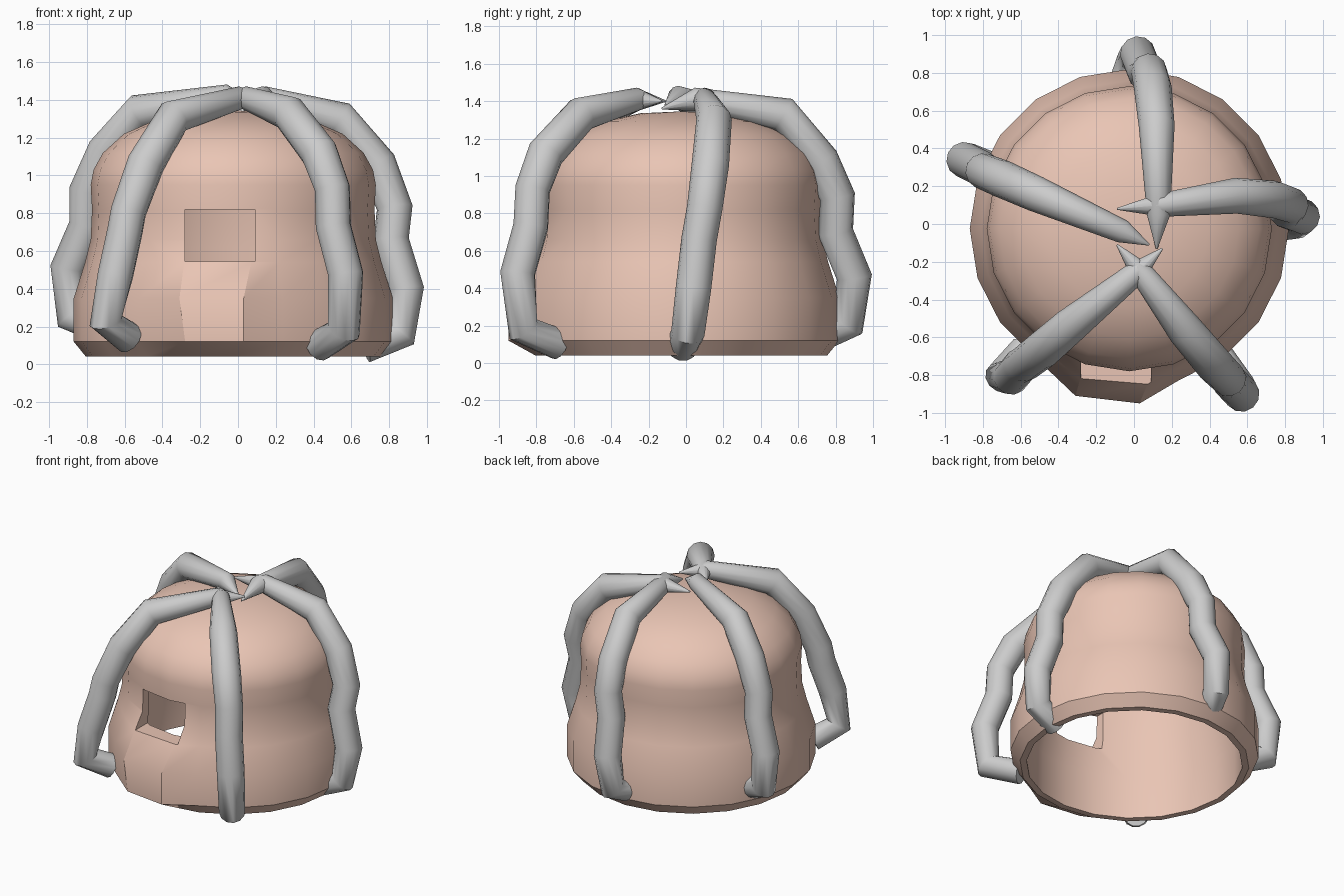
import bpy, bmesh
from math import cos, sin, pi, radians

if "Cube" in bpy.data.objects:
    bpy.data.objects.remove(bpy.data.objects["Cube"])

SIDES, CX, CY = 20, -0.025, -0.025


def smooth(obj, angle):
    bpy.ops.object.select_all(action='DESELECT')
    obj.select_set(True)
    bpy.context.view_layer.objects.active = obj
    bpy.ops.object.shade_smooth_by_angle(angle=radians(angle))


def new_object(name, bm):
    mesh = bpy.data.meshes.new(name)
    bmesh.ops.recalc_face_normals(bm, faces=bm.faces)
    bm.to_mesh(mesh)
    bm.free()
    obj = bpy.data.objects.new(name, mesh)
    bpy.context.collection.objects.link(obj)
    return obj


# Hollow bell: outer profile up to the crown and inner profile (radius, z)
outer = [(.78, .04), (.845, .12), (.845, .35), (.785, .54), (.755, .66), (.748, .82),
         (.755, .95), (.74, 1.03), (.69, 1.12), (.58, 1.22), (.42, 1.29), (.22, 1.335)]
inner = [(.735, .04), (.735, .35), (.69, .62), (.69, .95), (.64, 1.08), (.52, 1.18), (.3, 1.26)]
bm = bmesh.new()


def make_wall(profile, top):
    rings = [[bm.verts.new((CX + r * cos(2 * pi * i / SIDES), CY + r * sin(2 * pi * i / SIDES), z))
              for i in range(SIDES)] for r, z in profile]
    for a, b in zip(rings, rings[1:]):
        bridge(a, b)
    crown = bm.verts.new((CX, CY, top))
    for i in range(SIDES):
        bm.faces.new((rings[-1][i], rings[-1][(i + 1) % SIDES], crown))
    return rings


def bridge(a, b):
    for i in range(SIDES):
        j = (i + 1) % SIDES
        bm.faces.new((a[i], a[j], b[j], b[i]))


shell = make_wall(outer, 1.345)
lining = make_wall(inner, 1.285)
bridge(shell[0], lining[0])

# Lip below the window: two columns of vertices pulled forward
for ring, (xl, yl), (xr, yr) in ((1, (-.28, -.91), (.03, -.95)),
                                 (2, (-.31, -.91), (.03, -.95)),
                                 (3, (-.285, -.82), (.07, -.85))):
    shell[ring][14].co.xy = xl, yl
    shell[ring][15].co.xy = xr, yr
bell = new_object("bell_body", bm)

# Window opening
bm = bmesh.new()
bmesh.ops.create_cube(bm, size=1)
for v in bm.verts:
    v.co = (-.095 + v.co.x * .37, -.75 + v.co.y * .6, .681 + v.co.z * .275)
cutter = new_object("window_cutter", bm)
cutter.hide_render = True
mod = bell.modifiers.new("window", 'BOOLEAN')
mod.operation, mod.solver, mod.object = 'DIFFERENCE', 'EXACT', cutter
bpy.context.view_layer.objects.active = bell
bpy.ops.object.modifier_apply(modifier="window")
bpy.data.objects.remove(cutter)
smooth(bell, 30)
skin = bpy.data.materials.new("pale_pink")
skin.diffuse_color = (.82, .56, .46, 1)
skin.use_nodes = True
skin.node_tree.nodes["Principled BSDF"].inputs["Base Color"].default_value = skin.diffuse_color
bell.data.materials.clear()
bell.data.materials.append(skin)

# Tentacles: pointed tip on the crown, down to a hooked end at the rim
radii = [.005, .062, .095, .1, .095, .095, .095, .09, .085]
paths = {
    "tentacle_back": [(.12, -.13, 1.36), (.13, .05, 1.41), (.12, .52, 1.33), (.10, .72, 1.08),
                      (.08, .81, .89), (.06, .80, .70), (.02, .90, .46), (0, .87, .21), (-.04, .77, .17)],
    "tentacle_right": [(-.09, .08, 1.40), (.14, .10, 1.41), (.54, .15, 1.30), (.74, .13, 1.06),
                       (.83, .10, .83), (.81, .07, .66), (.89, .04, .40), (.86, .01, .16), (.67, -.02, .09)],
    "tentacle_left": [(.08, -.11, 1.38), (-.06, -.04, 1.42), (-.52, .16, 1.34), (-.70, .24, 1.13),
                      (-.80, .28, .92), (-.80, .29, .74), (-.90, .34, .51), (-.88, .34, .25), (-.74, .29, .20)],
    "tentacle_front_right": [(-.09, -.11, 1.40), (.04, -.26, 1.41), (.27, -.56, 1.33), (.43, -.75, 1.12),
                             (.50, -.82, .93), (.505, -.83, .73), (.57, -.90, .48), (.56, -.87, .18),
                             (.43, -.68, .10)],
    "tentacle_front_left": [(.15, -.13, 1.40), (.01, -.26, 1.41), (-.34, -.54, 1.31), (-.49, -.67, 1.06),
                            (-.58, -.74, .81), (-.60, -.75, .70), (-.65, -.81, .47), (-.70, -.81, .23),
                            (-.58, -.67, .14)],
}
for name, points in paths.items():
    curve = bpy.data.curves.new(name, 'CURVE')
    curve.dimensions = '3D'
    curve.bevel_depth = 1
    curve.bevel_resolution = 4
    curve.use_fill_caps = True
    spline = curve.splines.new('POLY')
    spline.points.add(len(points) - 1)
    for p, co, r in zip(spline.points, points, radii):
        p.co = (*co, 1)
        p.radius = r
    obj = bpy.data.objects.new(name, curve)
    bpy.context.collection.objects.link(obj)
    bpy.ops.object.select_all(action='DESELECT')
    obj.select_set(True)
    bpy.context.view_layer.objects.active = obj
    bpy.ops.object.convert(target='MESH')
    smooth(bpy.context.view_layer.objects.active, 50)
